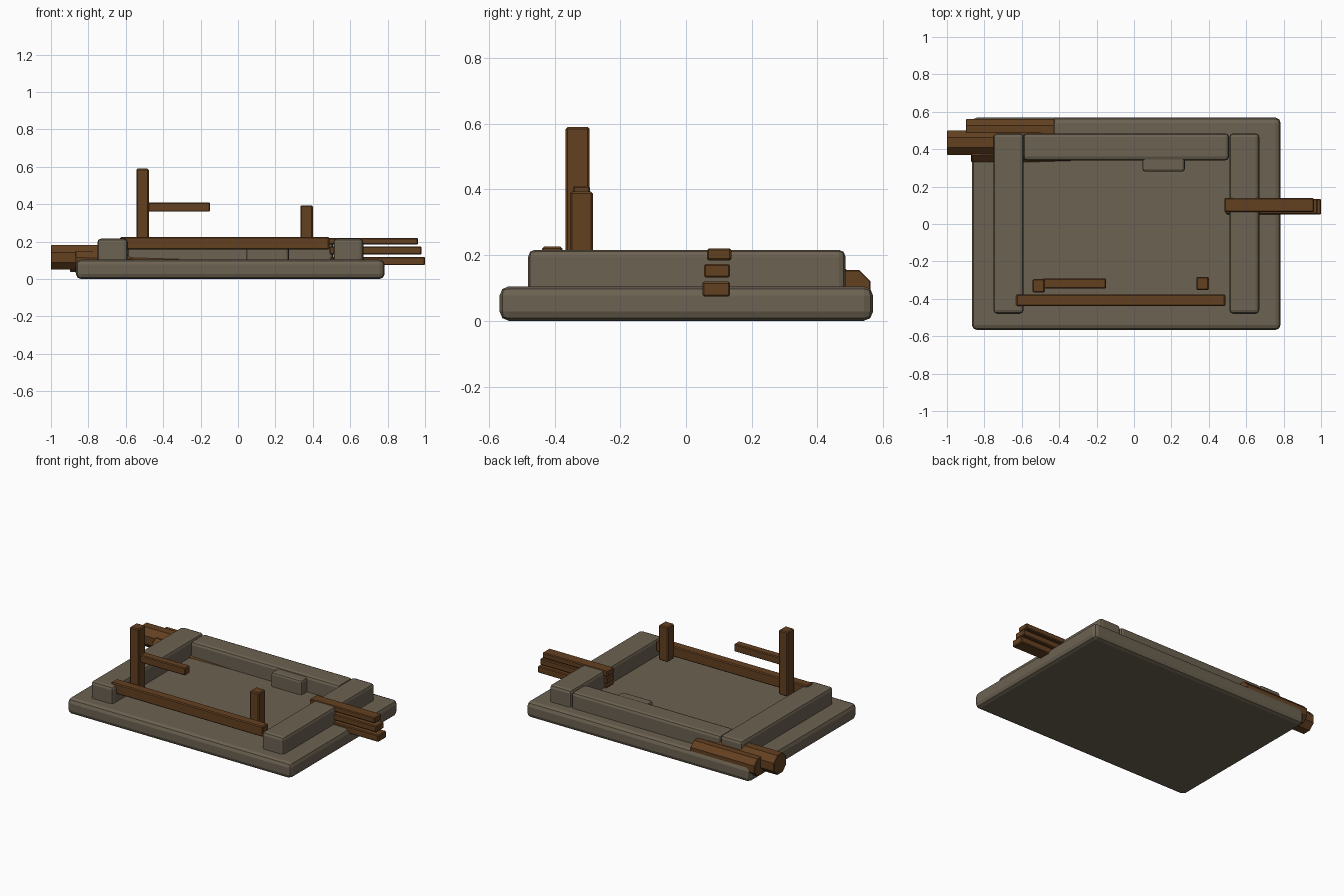
import bpy, math
from mathutils import Vector

if "Cube" in bpy.data.objects:
    bpy.data.objects.remove(bpy.data.objects["Cube"])


def material(name, rgb):
    m = bpy.data.materials.new(name)
    m.diffuse_color = (*rgb, 1)
    m.use_nodes = True
    m.node_tree.nodes["Principled BSDF"].inputs["Base Color"].default_value = m.diffuse_color
    return m


STONE = material("grey brown stone", (0.150, 0.122, 0.083))
WOOD = material("dark wood", (0.127, 0.052, 0.015))


def finish(name, mat, width, segments):
    o = bpy.context.object
    o.name = name
    o.data.materials.append(mat)
    b = o.modifiers.new("bevel", "BEVEL")
    b.width, b.segments = width, segments
    b.limit_method = "ANGLE"
    b.angle_limit = math.radians(60)
    return o


def box(name, lo, hi, mat, width, segments=1):
    lo, hi = Vector(lo), Vector(hi)
    bpy.ops.mesh.primitive_cube_add(size=1, location=(lo + hi) / 2)
    bpy.context.object.scale = hi - lo
    bpy.ops.object.transform_apply(location=False, rotation=False, scale=True)
    return finish(name, mat, width, segments)


def log(name, a, b, r):
    a, b = Vector(a), Vector(b)
    bpy.ops.mesh.primitive_cylinder_add(vertices=8, radius=r / math.cos(math.pi / 8),
                                        depth=(b - a).length, location=(a + b) / 2)
    o = bpy.context.object
    # flat facet upwards, then lay along the given line
    o.rotation_euler = (0, math.atan2((b - a).x, (b - a).z), 0)
    for v in o.data.vertices:
        x, y = v.co.x, v.co.y
        c, s = math.cos(math.pi / 8), math.sin(math.pi / 8)
        v.co.x, v.co.y = c * x - s * y, s * x + c * y
    return finish(name, WOOD, 0.003, 1)


# Stone foundation and low walls
box("foundation_slab", (-0.867, -0.567, 0), (0.784, 0.569, 0.105), STONE, 0.028, 2)
box("left_wall", (-0.752, -0.48, 0.07), (-0.59, 0.485, 0.216), STONE, 0.02, 2)
box("right_wall", (0.51, -0.48, 0.07), (0.67, 0.485, 0.216), STONE, 0.02, 2)
box("back_wall", (-0.592, 0.34, 0.07), (0.508, 0.485, 0.21), STONE, 0.02, 2)
box("hearth_block", (0.045, 0.28, 0.07), (0.272, 0.36, 0.2), STONE, 0.015, 2)

# Remains of the timber frame
box("front_beam", (-0.63, -0.438, 0.157), (0.488, -0.376, 0.226), WOOD, 0.006)
box("tall_post", (-0.543, -0.366, 0.16), (-0.477, -0.294, 0.59), WOOD, 0.006)
box("short_post", (0.333, -0.353, 0.16), (0.4, -0.283, 0.393), WOOD, 0.006)
box("post_arm", (-0.49, -0.344, 0.36), (-0.149, -0.292, 0.41), WOOD, 0.005)

# Stacked planks over the right wall
for i, (x0, x1, y0, y1, z0, z1) in enumerate([
        (0.495, 1.0, 0.05, 0.134, 0.074, 0.119),
        (0.49, 0.982, 0.055, 0.134, 0.132, 0.173),
        (0.483, 0.963, 0.064, 0.138, 0.184, 0.22)]):
    box(f"plank_{i + 1}", (x0, y0, z0), (x1, y1, z1), WOOD, 0.005)

# Log pile at the back left corner
log("long_log", (-1.0, 0.435, 0.116), (-0.5, 0.435, 0.116), 0.065)
log("inner_log", (-0.87, 0.39, 0.092), (-0.285, 0.39, 0.073), 0.058)
log("outer_log", (-0.898, 0.503, 0.097), (-0.425, 0.503, 0.097), 0.058)
